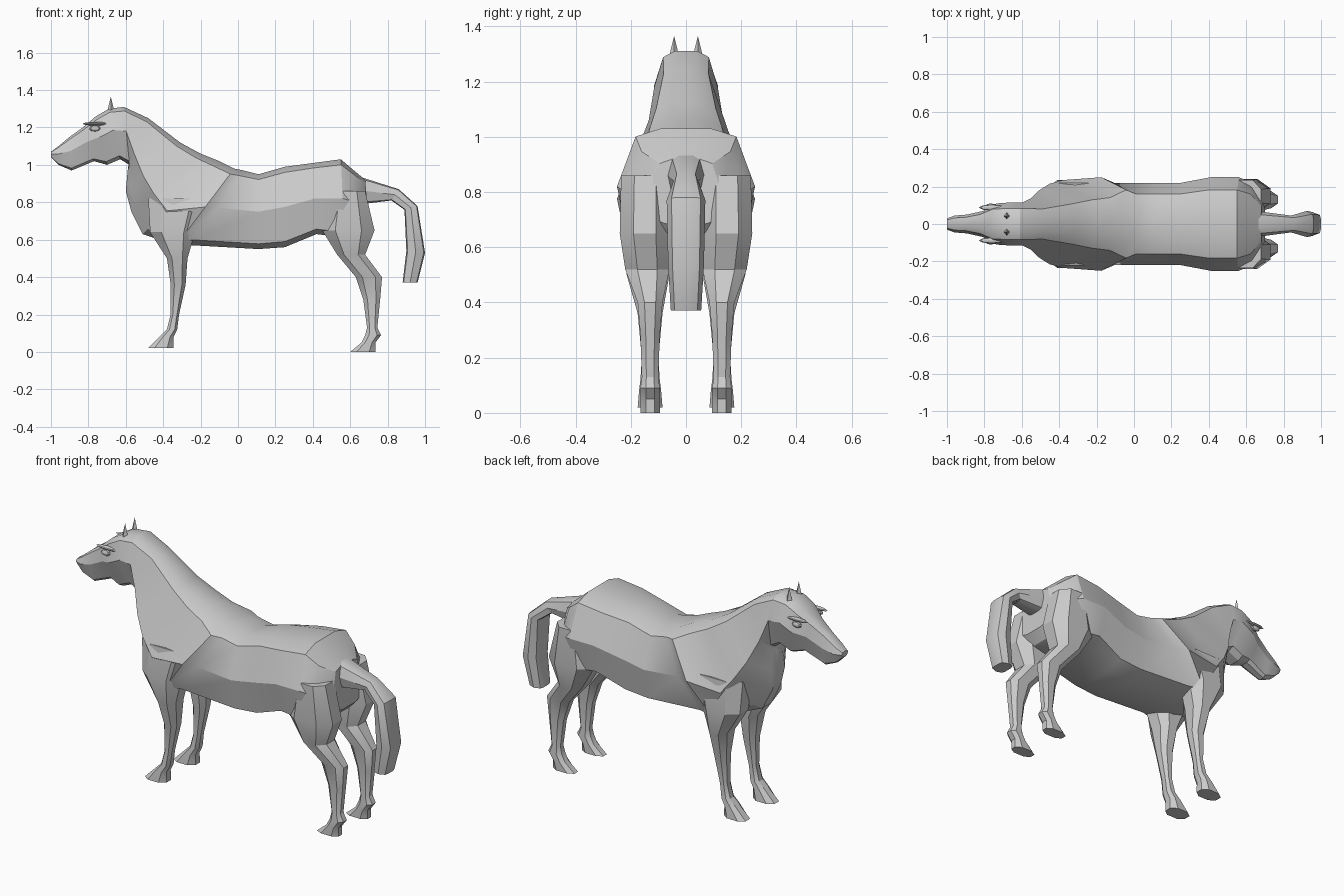
import bpy
import bmesh
import math
from mathutils import Vector

cube = bpy.data.objects.get("Cube")
if cube:
    bpy.data.objects.remove(cube, do_unlink=True)

grey = bpy.data.materials.new("plain grey")
grey.use_nodes = True
colour = (.6, .6, .6, 1)
grey.diffuse_color = colour
grey.node_tree.nodes["Principled BSDF"].inputs["Base Color"].default_value = colour


def finish(name, bm):
    """Turn a bmesh into a named, shaded object."""
    bmesh.ops.recalc_face_normals(bm, faces=bm.faces)
    mesh = bpy.data.meshes.new(name)
    bm.to_mesh(mesh)
    bm.free()
    mesh.materials.append(grey)
    part = bpy.data.objects.new(name, mesh)
    bpy.context.collection.objects.link(part)
    bpy.ops.object.select_all(action="DESELECT")
    bpy.context.view_layer.objects.active = part
    part.select_set(True)
    bpy.ops.object.shade_smooth_by_angle(angle=math.radians(28))


def loft(name, rings):
    """Skin a list of equal-length point rings and cap both ends."""
    bm = bmesh.new()
    rows = [[bm.verts.new(point) for point in ring] for ring in rings]
    for row, following in zip(rows, rows[1:]):
        for i in range(len(row)):
            bm.faces.new((row[i - 1], row[i], following[i], following[i - 1]))
    bm.faces.new(rows[0])
    bm.faces.new(rows[-1])
    finish(name, bm)


def body_rings(sections, top, bottom, level):
    """Tilted symmetric rings, each from a back point to an underside point.

    The widest edge lies at the given level; top and bottom edges are shares of its width.
    """
    outline = [(0, top / 2), (.07, top), (level, 1), (.93, bottom), (1, bottom / 2)]
    rings = []
    for back_x, back_z, under_x, under_z, width in sections:
        start, end = Vector((back_x, 0, back_z)), Vector((under_x, 0, under_z))
        half = [start.lerp(end, f) + Vector((0, width * share, 0)) for f, share in outline]
        mirrored = [Vector((p.x, -p.y, p.z)) for p in reversed(half)]
        rings.append(half + mirrored)
    return rings


def leg_rings(side, sections):
    """Horizontal octagons; the inner edge mirrors the outer one about the leg axis."""
    corners = [(1, .45), (.5, 1), (-.5, 1), (-1, .45)]
    corners += [(-u, -v) for u, v in corners]
    rings = []
    for z, front, back, outer in sections:
        inner = max(.06, .26 - outer)
        centre = Vector(((front + back) / 2, side * (inner + outer) / 2, z))
        length, width = (back - front) / 2, (outer - inner) / 2
        rings.append([centre + Vector((length * u, width * v, 0)) for u, v in corners])
    return rings


def ball(name, centre, size):
    """Low-sided ellipsoid."""
    bm = bmesh.new()
    bmesh.ops.create_uvsphere(bm, u_segments=8, v_segments=6, radius=1)
    bmesh.ops.scale(bm, verts=bm.verts, vec=size)
    bmesh.ops.translate(bm, verts=bm.verts, vec=centre)
    finish(name, bm)


# Body sections: back point x and z, underside point x and z, half width
head = [
    (-1, 1.07, -1, 1.04, .03),
    (-.96, 1.1, -.96, 1, .045),
    (-.9, 1.15, -.89, .97, .05),
    (-.83, 1.2, -.77, 1.02, .07),
    (-.76, 1.26, -.7, 1, .11),
    (-.69, 1.3, -.63, 1.03, .115),
    (-.61, 1.31, -.58, 1, .115),
]
neck_and_chest = [
    (-.48, 1.25, -.59, .97, .135),
    (-.31, 1.12, -.6, .86, .18),
    (-.2, 1.06, -.57, .75, .215),
    (-.1, 1.02, -.51, .63, .235),
]
barrel_and_rump = [
    (-.02, .98, -.33, .57, .25),
    (.03, .97, -.24, .57, .22),
    (.11, .95, .11, .55, .22),
    (.25, .99, .25, .56, .22),
    (.4, 1.01, .42, .63, .25),
    (.55, 1.03, .57, .61, .25),
    (.62, .97, .65, .63, .22),
    (.68, .92, .7, .68, .13),
]
loft("body", body_rings(head, top=.72, bottom=.6, level=.42)
     + body_rings(neck_and_chest, top=.6, bottom=.35, level=.68)
     + body_rings(barrel_and_rump, top=.73, bottom=.85, level=.5))

# Tail: arched out from the rump, then hanging
tail = [
    (.64, .94, .66, .79, .07),
    (.86, .87, .82, .81, .045),
    (.96, .78, .89, .76, .07),
    (1, .53, .9, .54, .065),
    (.96, .37, .88, .37, .055),
]
loft("tail", body_rings(tail, top=.75, bottom=.8, level=.5))

# Leg sections: height, front x, back x, outer y
front_leg = [
    (.82, -.48, -.17, .22),
    (.64, -.47, -.23, .235),
    (.5, -.38, -.27, .215),
    (.36, -.36, -.28, .175),
    (.2, -.36, -.315, .16),
    (.12, -.38, -.325, .165),
    (.08, -.42, -.345, .17),
    (.02, -.48, -.345, .175),
]
hind_leg = [
    (.86, .5, .68, .235),
    (.65, .45, .73, .24),
    (.52, .53, .68, .22),
    (.4, .63, .77, .175),
    (.28, .67, .76, .165),
    (.13, .69, .745, .16),
    (.09, .68, .765, .165),
    (.05, .66, .735, .165),
    (0, .6, .735, .165),
]
for side, label in ((1, "left"), (-1, "right")):
    loft(label + "_front_leg", leg_rings(side, front_leg))
    loft(label + "_hind_leg", leg_rings(side, hind_leg))

    # Ear: small four-sided spike
    ear = bmesh.new()
    bmesh.ops.create_cone(ear, segments=4, radius1=.022, radius2=0, depth=.09, cap_ends=True)
    bmesh.ops.translate(ear, verts=ear.verts, vec=(-.68, side * .043, 1.32))
    finish(label + "_ear", ear)

    # Eye and the brow ridge over it
    ball(label + "_eye", (-.765, side * .096, 1.195), (.03, .014, .016))
    ball(label + "_brow", (-.76, side * .088, 1.22), (.07, .016, .01))
